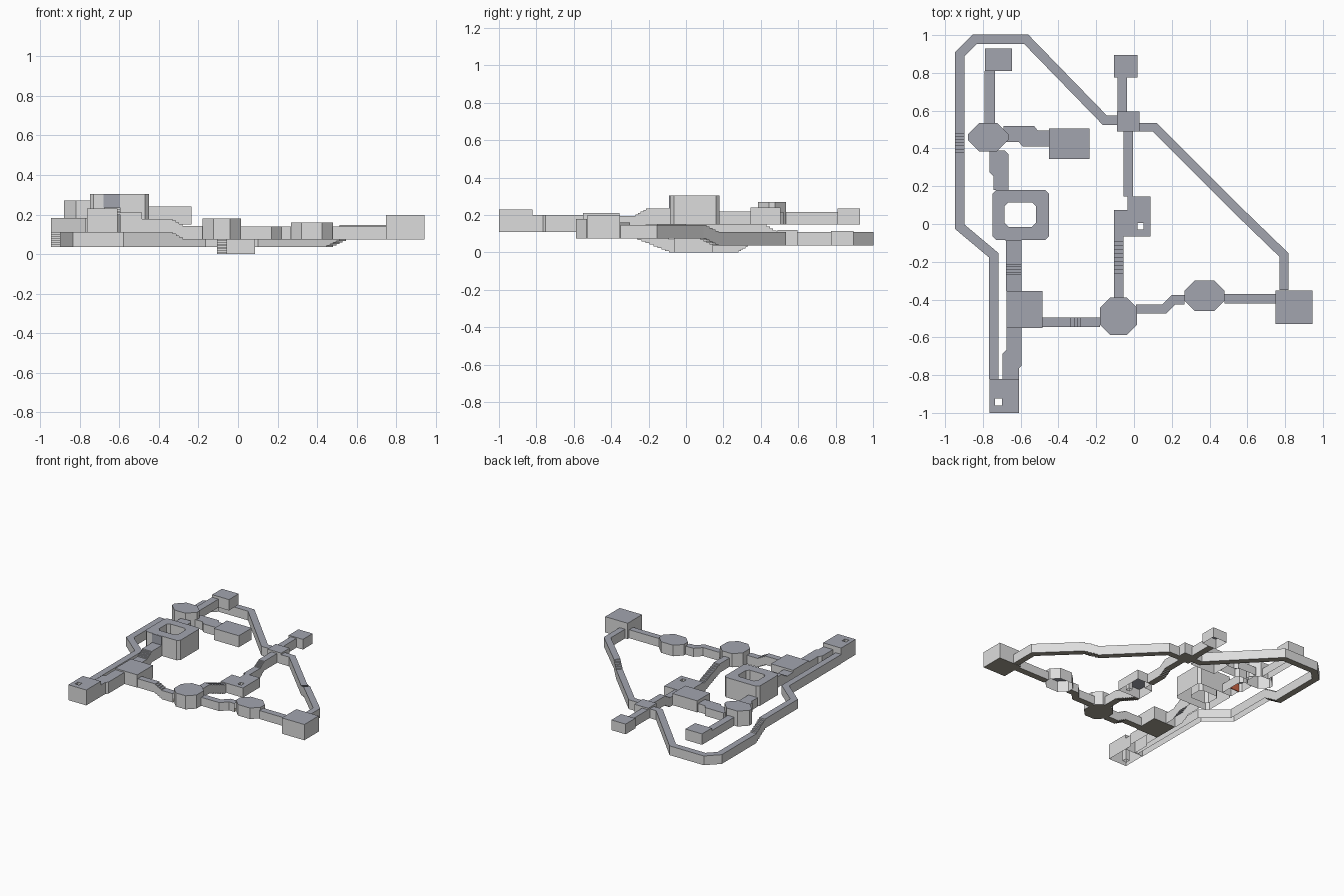
import bpy, bmesh
from mathutils import Vector

cube = bpy.data.objects.get("Cube")
if cube:
    bpy.data.objects.remove(cube)


def material(name, rgb):
    m = bpy.data.materials.new(name)
    m.use_nodes = True
    m.diffuse_color = (*rgb, 1)
    m.node_tree.nodes["Principled BSDF"].inputs["Base Color"].default_value = (*rgb, 1)
    return m


MATS = [material("wall_light_grey", (.72, .72, .72)),
        material("ceiling_blue_grey", (.36, .375, .43)),
        material("floor_brown_grey", (.37, .345, .285)),
        material("door_red", (.6, .13, .06))]
WALL, CEILING, FLOOR, RED = range(4)
OPEN_ABOVE = .10  # upper storey has no floor slabs
LOW, MID, HIGH, TOP = .036, .074, .11, .15  # storey floor heights


def finish(name, bm):
    bmesh.ops.remove_doubles(bm, verts=bm.verts, dist=1e-5)
    bmesh.ops.recalc_face_normals(bm, faces=bm.faces)
    mesh = bpy.data.meshes.new(name)
    bm.to_mesh(mesh)
    bm.free()
    for m in MATS:
        mesh.materials.append(m)
    obj = bpy.data.objects.new(name, mesh)
    bpy.context.collection.objects.link(obj)
    return obj


def rect(x0, x1, y0, y1, c=0):
    """Rectangle outline, with corners cut by c."""
    if not c:
        return [(x0, y0), (x1, y0), (x1, y1), (x0, y1)]
    return [(x0 + c, y0), (x1 - c, y0), (x1, y0 + c), (x1, y1 - c),
            (x1 - c, y1), (x0 + c, y1), (x0, y1 - c), (x0, y0 + c)]


def room(name, outline, z0, z1, hole=None, floor=None):
    """Hollow room from an outline, with an optional shaft through it."""
    if floor is None:
        floor = z0 < OPEN_ABOVE
    bm = bmesh.new()
    loops = [outline] + ([hole] if hole else [])
    rings = {z: [[bm.verts.new((x, y, z)) for x, y in l] for l in loops] for z in (z0, z1)}
    for low, high in zip(rings[z0], rings[z1]):
        n = len(low)
        for i in range(n):
            j = (i + 1) % n
            bm.faces.new((low[i], low[j], high[j], high[i])).material_index = WALL
    for z, mat in ((z0, FLOOR), (z1, CEILING)):
        if z == z0 and not floor:
            continue
        if not hole:
            bm.faces.new(rings[z][0]).material_index = mat
            continue
        edges = [bm.edges.get((l[i - 1], l[i])) for l in rings[z] for i in range(len(l))]
        fill = bmesh.ops.triangle_fill(bm, edges=edges, use_beauty=True)
        for f in fill["geom"]:
            if isinstance(f, bmesh.types.BMFace):
                f.material_index = mat
    return finish(name, bm)


def panel(name, outline, z0, z1, mat):
    """Thin plate in a single colour."""
    for face in room(name, outline, z0, z1, floor=True).data.polygons:
        face.material_index = mat


def corridor(name, path, width, height, steps=5, floor=None):
    """Mitred passage along (x, y, floor z) points; a change of z becomes stairs."""
    pts = [Vector(p[:2]) for p in path]
    dirs = [(b - a).normalized() for a, b in zip(pts, pts[1:])]
    sides = []
    for i, p in enumerate(pts):
        a, b = dirs[max(i - 1, 0)], dirs[min(i, len(dirs) - 1)]
        t = (a + b).normalized()
        off = Vector((-t.y, t.x)) * (width / 2 / max(t.dot(a), .3))
        sides.append((p + off, p - off))
    stations = [(*sides[0], path[0][2])]
    for i in range(len(pts) - 1):
        za, zb = path[i][2], path[i + 1][2]
        n = steps if za != zb else 1
        for k in range(n):
            z = za + (zb - za) * (k + 1) / n
            l0, r0 = (s.lerp(e, k / n) for s, e in zip(sides[i], sides[i + 1]))
            l1, r1 = (s.lerp(e, (k + 1) / n) for s, e in zip(sides[i], sides[i + 1]))
            if za != zb:
                stations.append((l0, r0, z))
            stations.append((l1, r1, z))
    bm = bmesh.new()

    def quad(points, mat):
        bm.faces.new([bm.verts.new(p) for p in points]).material_index = mat

    for (l0, r0, z0), (l1, r1, z1) in zip(stations, stations[1:]):
        riser = (l1 - l0).length < 1e-4
        slab = floor if floor is not None else min(z0, z1) < OPEN_ABOVE
        if slab:
            quad([(*l0, z0), (*r0, z0), (*r1, z1), (*l1, z1)], WALL if riser else FLOOR)
        quad([(*l0, z0 + height), (*r0, z0 + height),
              (*r1, z1 + height), (*l1, z1 + height)], WALL if riser else CEILING)
        if not riser:
            for a, b in ((l0, l1), (r0, r1)):
                quad([(*a, z0), (*b, z1), (*b, z1 + height), (*a, z0 + height)], WALL)
    return finish(name, bm)


# East side: corner room, octagon hall and the passages between
room("corner_room", rect(.75, .944, -.53, -.352), MID, .197)
corridor("corner_passage", [(.75, -.395, MID), (.478, -.395, MID)], .05, .066)
room("east_octagon", rect(.267, .48, -.46, -.30, .055), MID, .16, floor=False)
corridor("crooked_passage", [(.267, -.4, MID), (.21, -.4, MID), (.16, -.45, MID),
                             (.01, -.45, MID)], .05, .066)
room("middle_octagon", rect(-.18, .015, -.588, -.388, .055), MID, .18)

# South west: stairs up, hall and front room
corridor("west_stairs", [(-.18, -.52, MID), (-.28, -.52, MID), (-.35, -.52, HIGH),
                         (-.485, -.52, HIGH)], .05, .068, steps=4, floor=True)
room("south_west_hall", rect(-.675, -.485, -.55, -.355), HIGH, .21, floor=True)
room("front_passage", [(-.695, -.82), (-.61, -.82), (-.61, -.765), (-.595, -.75),
                       (-.595, -.55), (-.675, -.55), (-.675, -.665), (-.695, -.685)],
     HIGH, .20)
room("front_room", rect(-.765, -.61, -1, -.82), HIGH, .23,
     hole=rect(-.735, -.70, -.96, -.925))

# Long outer passage round the west, north and east
corridor("outer_passage_west", [(-.743, -.82, HIGH), (-.743, -.165, HIGH), (-.922, -.015, HIGH),
                                (-.922, .38, HIGH), (-.922, .50, LOW), (-.922, .90, LOW),
                                (-.845, .977, LOW), (-.57, .977, LOW), (-.155, .55, LOW),
                                (-.09, .55, LOW)], .05, .072, steps=7)
corridor("outer_passage_east", [(.03, .512, LOW), (.11, .512, LOW), (.465, .157, LOW),
                                (.545, .077, MID), (.795, -.165, MID), (.795, -.35, MID)],
         .047, .072)
room("crossing_room", rect(-.09, .03, .49, .595), LOW, .12)

# North end and sunken centre room
corridor("north_passage", [(-.063, .595, LOW), (-.063, .775, LOW)], .05, .072)
room("north_room", rect(-.105, .018, .775, .895), LOW, .115, floor=False)
corridor("centre_stairs_north", [(-.03, .49, LOW), (-.03, .33, LOW), (-.03, .27, 0),
                                 (-.03, .145, 0)], .05, .072)
room("centre_room", [(-.105, -.065), (.087, -.065), (.087, .145), (-.035, .145),
                     (-.035, .075), (-.105, .075)], 0, .075,
     hole=rect(.018, .05, -.03, .005), floor=False)
corridor("centre_stairs_south", [(-.081, -.065, 0), (-.081, -.09, 0), (-.081, -.28, MID),
                                 (-.081, -.39, MID)], .05, .068, steps=9)

# Ring hall and the upper storey
corridor("ring_stairs", [(-.637, -.355, HIGH), (-.637, -.27, HIGH), (-.637, -.20, TOP),
                         (-.637, -.085, TOP)], .083, .085)
room("ring_hall", rect(-.75, -.45, -.085, .18, .02), TOP, .305,
     hole=rect(-.685, -.52, -.015, .115, .02))
panel("ring_hall_panel", rect(-.68, -.596, -.09, -.084), .236, .304, CEILING)
room("ring_north_passage", [(-.745, .18), (-.665, .18), (-.665, .37), (-.685, .39),
                            (-.765, .39), (-.765, .275), (-.745, .255)], TOP, .22)
room("north_west_octagon", rect(-.88, -.665, .385, .535, .06), TOP, .27)
room("east_branch_passage", [(-.69, .435), (-.61, .435), (-.59, .41), (-.45, .41),
                             (-.45, .495), (-.51, .495), (-.53, .52), (-.69, .52)],
     TOP, .215)
room("branch_room", rect(-.45, -.235, .345, .505), TOP, .24)
corridor("north_west_passage", [(-.763, .535, TOP), (-.763, .81, TOP)], .055, .065)
room("north_west_room", rect(-.79, -.645, .81, .93), TOP, .235)

# Red door across the passage behind the ring hall
panel("red_door", rect(-.744, -.666, .262, .268), TOP, .21, RED)
